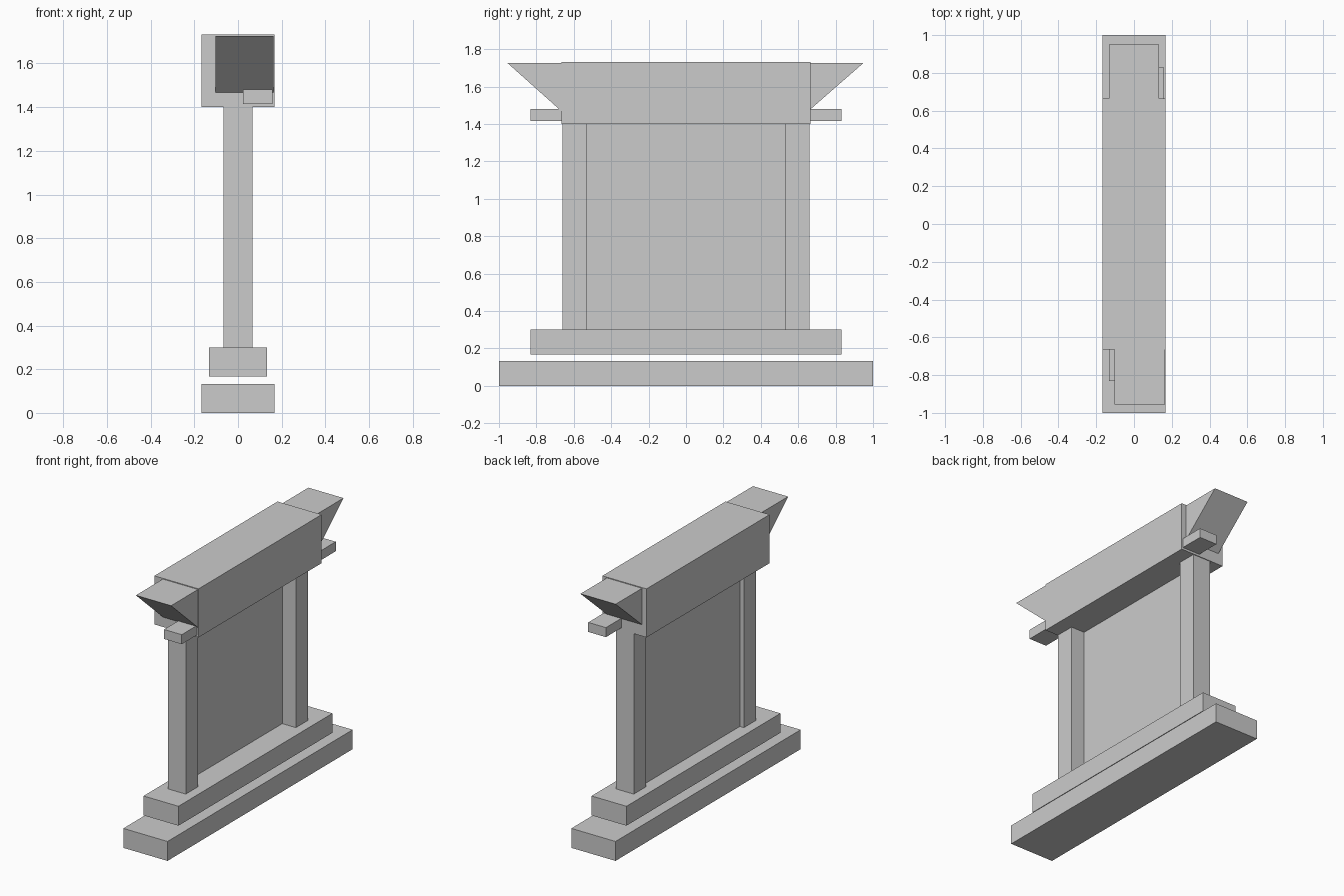
import bpy

if "Cube" in bpy.data.objects:
    bpy.data.objects.remove(bpy.data.objects["Cube"])


def make(name, verts, faces):
    mesh = bpy.data.meshes.new(name)
    mesh.from_pydata(verts, [], faces)
    mesh.update()
    obj = bpy.data.objects.new(name, mesh)
    bpy.context.collection.objects.link(obj)
    return obj


def prism(name, profile, x0, x1):
    """Extrude a (y, z) profile, listed anticlockwise seen from +x, along x."""
    n = len(profile)
    verts = [(x, y, z) for x in (x0, x1) for y, z in profile]
    faces = [tuple(reversed(range(n))), tuple(range(n, 2 * n))]
    faces += [(i, (i + 1) % n, (i + 1) % n + n, i + n) for i in range(n)]
    return make(name, verts, faces)


def box(name, x, y, z):
    return prism(name, [(y[0], z[0]), (y[1], z[0]), (y[1], z[1]), (y[0], z[1])], *x)


# Stepped base, the upper step raised clear of the lower one
box("lower_step", (-0.167, 0.167), (-1, 1), (0, 0.133))
box("upper_step", (-0.132, 0.132), (-0.832, 0.832), (0.167, 0.3))

# Two posts
box("front_post", (-0.067, 0.067), (-0.66, -0.53), (0.3, 1.4))
box("back_post", (-0.067, 0.067), (0.53, 0.66), (0.3, 1.4))

# Thin sheet between the posts, set off centre
make("panel", [(-0.036, -0.53, 0.3), (-0.036, 0.53, 0.3),
               (-0.036, 0.53, 1.4), (-0.036, -0.53, 1.4)], [(0, 1, 2, 3)])

# Heavy top beam
box("lintel", (-0.167, 0.167), (-0.665, 0.665), (1.4, 1.732))

# Sloped wedges on the beam ends
prism("front_wedge", [(-0.665, 1.467), (-0.665, 1.727), (-0.956, 1.727)], -0.103, 0.163)
prism("back_wedge", [(0.665, 1.478), (0.95, 1.727), (0.665, 1.727)], -0.133, 0.133)

# Small pegs under the wedges
box("front_peg", (0.023, 0.157), (-0.832, -0.665), (1.415, 1.48))
box("back_peg", (0.023, 0.157), (0.665, 0.832), (1.415, 1.48))
